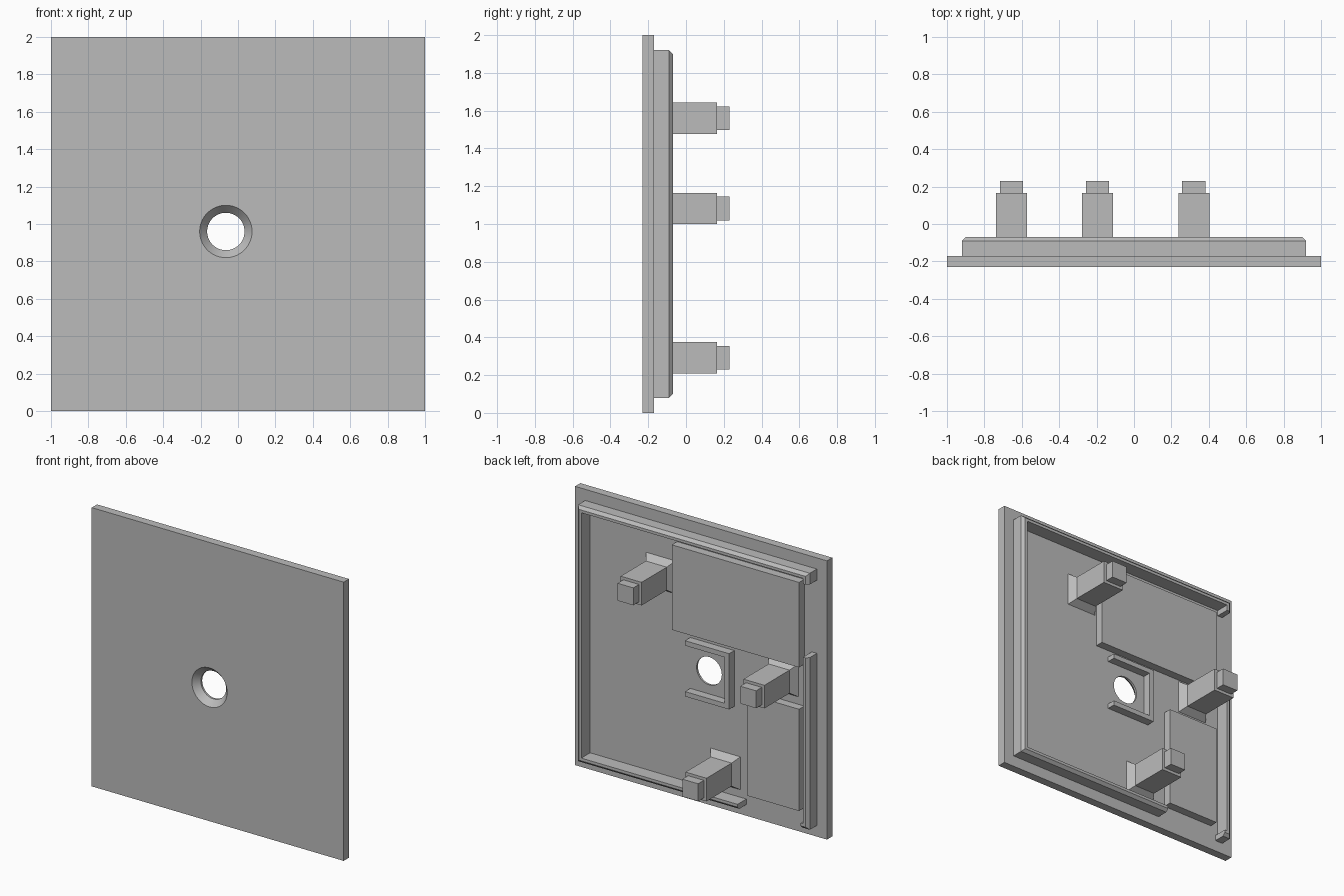
import bpy, bmesh, math
from mathutils import Matrix, Vector

cube = bpy.data.objects.get("Cube")
if cube:
    bpy.data.objects.remove(cube, do_unlink=True)

grey = bpy.data.materials.new("plain grey")
grey.use_nodes = True
COLOUR = (0.5, 0.5, 0.5, 1)
grey.diffuse_color = COLOUR
grey.node_tree.nodes["Principled BSDF"].inputs["Base Color"].default_value = COLOUR

FRONT, BACK = -0.23, -0.17      # plate faces
PAD_TOP, RIM_TOP = -0.11, -0.07
SINK = BACK - 0.02              # raised parts are rooted in the plate


def finish(name, bm):
    bmesh.ops.recalc_face_normals(bm, faces=bm.faces)
    mesh = bpy.data.meshes.new(name)
    bm.to_mesh(mesh)
    bm.free()
    mesh.materials.append(grey)
    ob = bpy.data.objects.new(name, mesh)
    bpy.context.collection.objects.link(ob)
    return ob


def box(name, x, y, z):
    bm = bmesh.new()
    size = [b - a for a, b in (x, y, z)]
    mid = [(a + b) / 2 for a, b in (x, y, z)]
    bmesh.ops.create_cube(bm, size=1, matrix=Matrix.Translation(mid) @ Matrix.Diagonal((*size, 1)))
    return finish(name, bm)


def loft(name, centre, profile, sides, closed=False):
    """Stack regular rings of (radius, y) around an axis along y."""
    bm = bmesh.new()
    rings = []
    for r, y in profile:
        ring = []
        for i in range(sides):
            a = math.tau * (i + 0.5) / sides
            ring.append(bm.verts.new((centre[0] + r * math.cos(a), y, centre[1] + r * math.sin(a))))
        rings.append(ring)
    pairs = list(zip(rings, rings[1:]))
    if closed:
        pairs.append((rings[-1], rings[0]))
    else:
        bm.faces.new(rings[0])
        bm.faces.new(rings[-1])
    for a, b in pairs:
        for i in range(sides):
            j = (i + 1) % sides
            bm.faces.new((a[i], a[j], b[j], b[i]))
    return finish(name, bm)


def square_loft(name, centre, profile, closed=False):
    """Same, but square, with the profile given as half widths."""
    return loft(name, centre, [(h * math.sqrt(2), y) for h, y in profile], 4, closed)


def cut(ob, cutter):
    mod = ob.modifiers.new("cut", 'BOOLEAN')
    mod.operation = 'DIFFERENCE'
    mod.solver = 'EXACT'
    mod.object = cutter
    bpy.context.view_layer.objects.active = ob
    bpy.ops.object.modifier_apply(modifier=mod.name)
    bpy.data.objects.remove(cutter, do_unlink=True)


# Plate with a countersunk hole
HX, HZ = -0.065, 0.96
plate = box("plate", (-1, 1), (FRONT, BACK), (0, 2))
cut(plate, loft("hole_cutter", (HX, HZ),
                [(0.15, FRONT - 0.01), (0.14, FRONT), (0.1, BACK - 0.015), (0.1, BACK + 0.05)], 64))
bpy.ops.object.select_all(action='DESELECT')
plate.select_set(True)
bpy.context.view_layer.objects.active = plate
bpy.ops.object.shade_smooth_by_angle(angle=math.radians(25))

# Chamfered rim with two gaps
rim = square_loft("rim", (0, 1), [(0.88, SINK), (0.92, SINK), (0.92, RIM_TOP - 0.02),
                                  (0.9, RIM_TOP), (0.88, RIM_TOP)], closed=True)
cut(rim, box("side_gap", (-1.1, -0.8), (-0.5, 0.5), (1.315, 1.84)))
cut(rim, box("bottom_gap", (-0.86, -0.36), (-0.5, 0.5), (-0.1, 0.2)))

# Raised pads
box("upper_pad", (-0.82, 0.19), (SINK, PAD_TOP), (1.21, 1.82))
box("lower_pad", (-0.82, -0.41), (SINK, PAD_TOP), (0.18, 0.91))

# Open bracket around the hole
H, T = 0.2, 0.035
for name, z in (("bracket_top", HZ + H - T), ("bracket_bottom", HZ - H)):
    box(name, (HX - H, HX + 0.15), (SINK, PAD_TOP), (z, z + T))
box("bracket_side", (HX - H, HX - H + T), (SINK, PAD_TOP), (HZ - H + T, HZ + H - T))

# Stepped pegs with flared feet
for name, centre in (("upper_peg", (0.32, 1.56)), ("side_peg", (-0.655, 1.082)),
                     ("lower_peg", (-0.195, 0.292))):
    square_loft(name, centre, [(0.118, SINK), (0.118, BACK), (0.083, BACK + 0.05),
                               (0.083, 0.165), (0.0625, 0.165), (0.0625, 0.23)])
